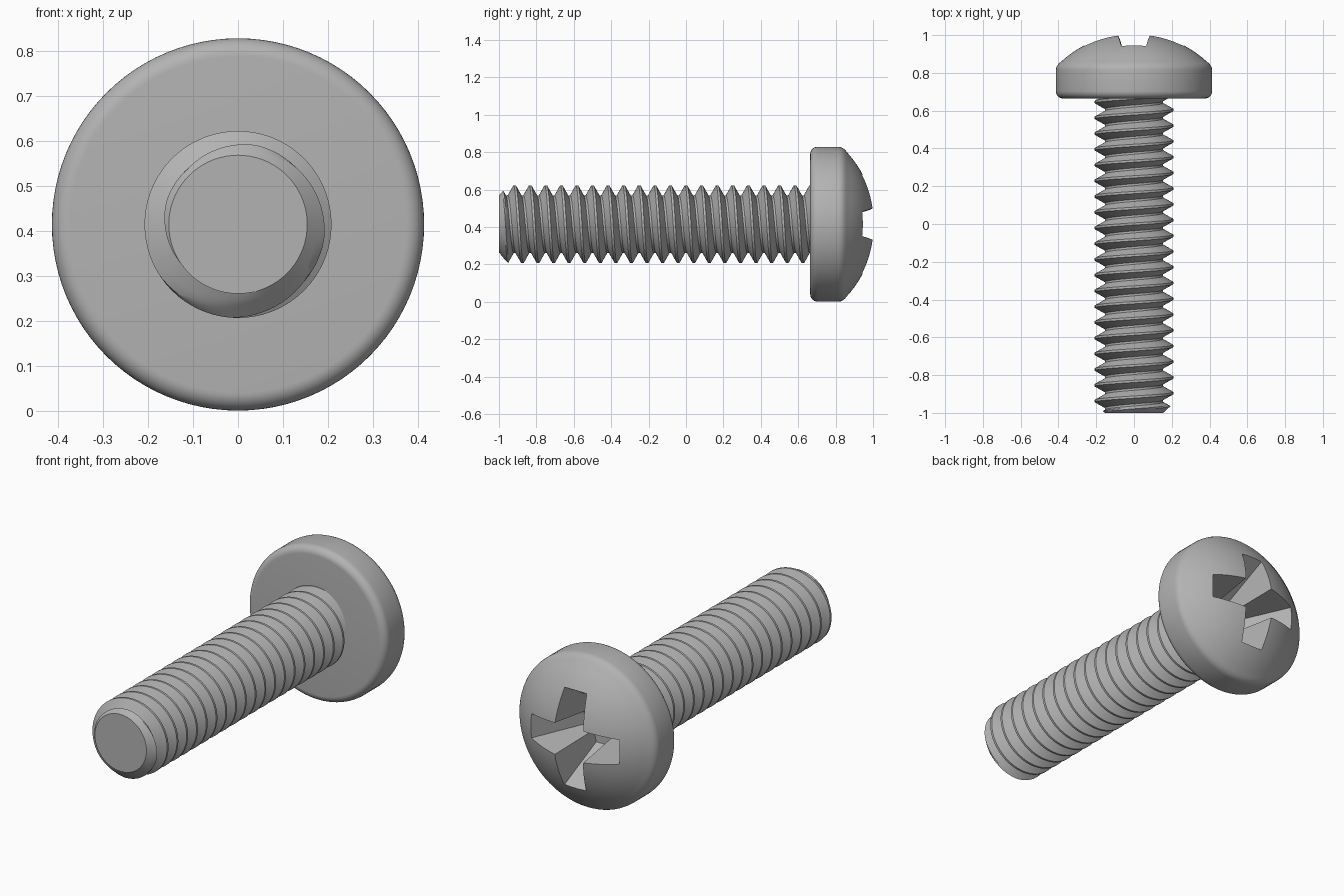
import bpy, bmesh
from math import sin, cos, pi, sqrt, radians

cube = bpy.data.objects.get("Cube")
if cube:
    bpy.data.objects.remove(cube, do_unlink=True)

AXIS_Z = 0.415
PITCH, MINOR, MAJOR = 0.0833, 0.154, 0.208
TIP, SHAFT_END = -1.0, 0.68

steel = bpy.data.materials.new("grey_steel")
steel.use_nodes = True
steel.diffuse_color = (0.45, 0.45, 0.45, 1)
steel.node_tree.nodes["Principled BSDF"].inputs["Base Color"].default_value = steel.diffuse_color


def finish(bm, name):
    bmesh.ops.recalc_face_normals(bm, faces=bm.faces)
    mesh = bpy.data.meshes.new(name)
    bm.to_mesh(mesh)
    bm.free()
    obj = bpy.data.objects.new(name, mesh)
    bpy.context.collection.objects.link(obj)
    mesh.materials.append(steel)
    return obj


def smooth(obj, angle):
    bpy.ops.object.select_all(action="DESELECT")
    bpy.context.view_layer.objects.active = obj
    obj.select_set(True)
    bpy.ops.object.shade_smooth_by_angle(angle=radians(angle))


def lathe(profile, name, sides=96):
    """Spin (radius, y) points around the screw axis; ends lie on the axis."""
    bm = bmesh.new()
    verts = [bm.verts.new((r, y, AXIS_Z)) for r, y in profile]
    edges = [bm.edges.new(pair) for pair in zip(verts, verts[1:])]
    bmesh.ops.spin(bm, geom=verts + edges, cent=(0, 0, AXIS_Z), axis=(0, 1, 0),
                   angle=2 * pi, steps=sides, use_merge=True)
    bmesh.ops.remove_doubles(bm, verts=bm.verts, dist=1e-5)
    return finish(bm, name)


# Threaded shaft: a helical V profile, cut back by the tip chamfer
def threaded_shaft(sides=72):
    crest, root = 0.006, 0.0055
    flank = PITCH / 2 - crest - root
    steps = 4
    rise = [(-PITCH / 2 + root + flank * k / steps, k / steps) for k in range(steps + 1)]
    fall = [(-y, h) for y, h in reversed(rise)]
    wave = rise + fall
    per = len(wave)
    turns = range(-14, 11)
    bm = bmesh.new()
    columns = []
    for j in range(sides):
        t = 2 * pi * j / sides
        column = []
        for turn in turns:
            for off, height in wave:
                y = turn * PITCH + off + PITCH * j / sides
                y = min(max(y, TIP), SHAFT_END)
                r = min(MINOR + (MAJOR - MINOR) * height, MINOR + 1.1 * (y - TIP))
                column.append(bm.verts.new((r * sin(t), y, AXIS_Z + r * cos(t))))
        columns.append(column)
    for j in range(sides):
        a, b = columns[j], columns[(j + 1) % sides]
        shift = per if j == sides - 1 else 0
        for i in range(len(a) - 1 - shift):
            bm.faces.new((a[i], a[i + 1], b[i + 1 + shift], b[i + shift]))
    bmesh.ops.remove_doubles(bm, verts=bm.verts, dist=1e-5)
    bmesh.ops.holes_fill(bm, edges=[e for e in bm.edges if e.is_boundary], sides=0)
    return finish(bm, "threaded_shaft")


smooth(threaded_shaft(), 25)

# Pan head: filleted flat underside, straight rim, domed top
APEX, DOME_R, RADIUS, UNDER, FILLET = 1.01, 0.57, 0.414, 0.664, 0.04


def dome(r):
    return APEX - DOME_R + sqrt(DOME_R ** 2 - r * r)


profile = [(0, UNDER)]
for k in range(9):
    a = pi / 2 * k / 8
    profile.append((RADIUS - FILLET + FILLET * sin(a), UNDER + FILLET - FILLET * cos(a)))
profile += [(0.414, 0.815), (0.412, 0.828), (0.406, 0.84), (0.397, 0.851)]
profile += [(0.386 * (1 - k / 16), dome(0.386 * (1 - k / 16))) for k in range(17)]
head = lathe(profile, "pan_head")


# Cross recess: a tapered four-wing cutter
def cross_ring(bm, y, reach, tip, corner):
    ring = []
    for k in range(4):
        c, s = cos(k * pi / 2), sin(k * pi / 2)
        for u, v in ((reach, -tip), (reach, tip), (corner, corner)):
            ring.append(bm.verts.new((u * c - v * s, y, AXIS_Z + u * s + v * c)))
    return ring


bm = bmesh.new()
outer = cross_ring(bm, 1.05, 0.325, 0.073, 0.09)
inner = cross_ring(bm, 0.70, 0.12, 0.045, 0.06)
for i in range(12):
    n = (i + 1) % 12
    bm.faces.new((outer[i], outer[n], inner[n], inner[i]))
bm.faces.new(outer)
bm.faces.new(inner)
cutter = finish(bm, "recess_cutter")
cutter.hide_render = True
cutter.hide_viewport = True

cut = head.modifiers.new("cross_recess", "BOOLEAN")
cut.operation = "DIFFERENCE"
cut.solver = "EXACT"
cut.object = cutter
bpy.context.view_layer.update()
result = bpy.data.meshes.new_from_object(head.evaluated_get(bpy.context.evaluated_depsgraph_get()))
head.modifiers.clear()
head.data = result
bpy.data.objects.remove(cutter, do_unlink=True)
smooth(head, 25)
